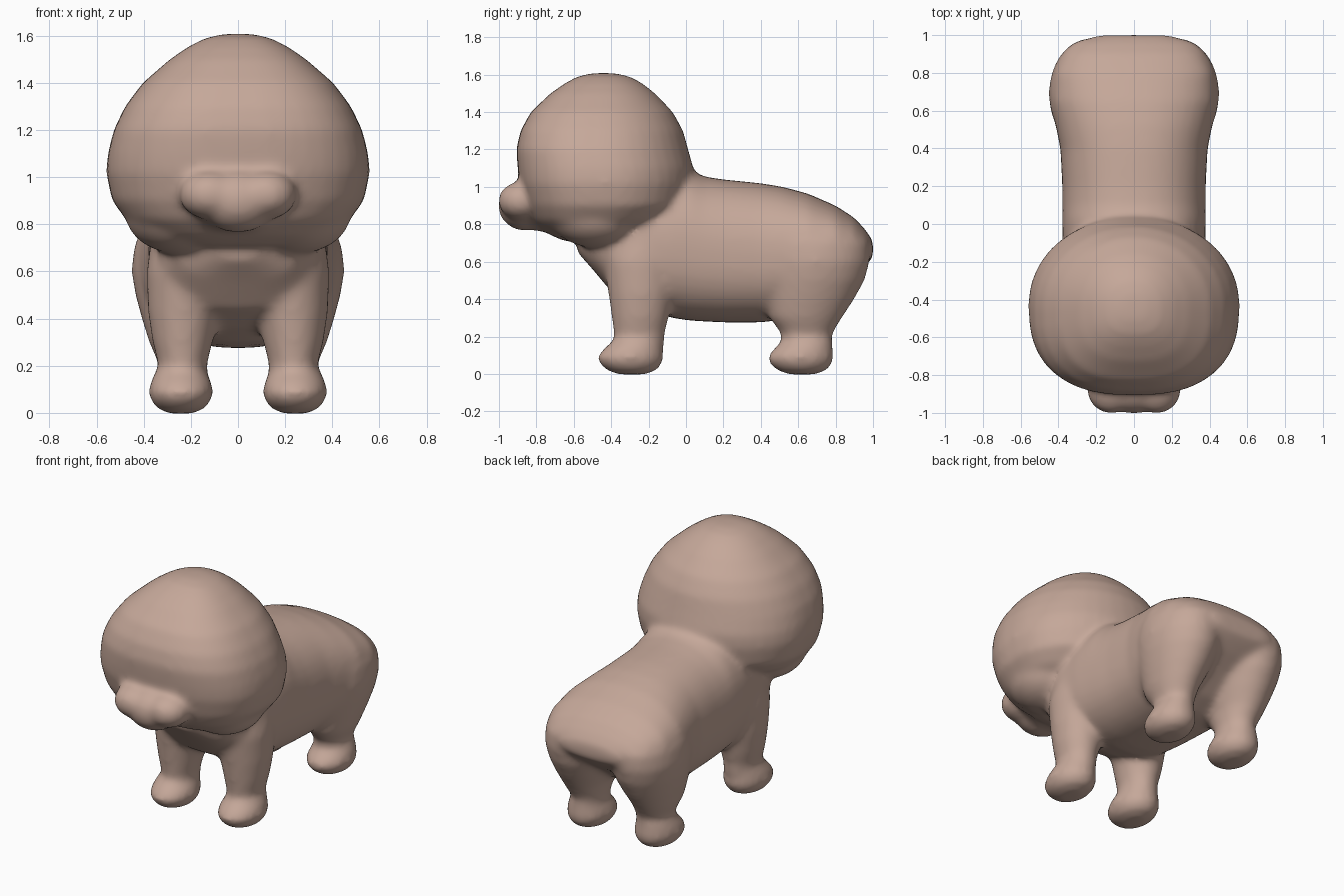
import bpy, bmesh, math
from mathutils import Matrix

bm = bmesh.new()
SEG = 40


def loft(sections, axis="z", low=2.0, high=2.0):
    """Skin rings (pos, cx, c2, r1, r2); low/high set roundness of each half."""
    rings = []
    for pos, cx, c2, r1, r2 in sections:
        ring = []
        for i in range(SEG):
            a = 2 * math.pi * i / SEG
            c, s = math.cos(a), math.sin(a)
            n = low if s < 0 else high
            u = cx + r1 * math.copysign(abs(c) ** (2 / n), c)
            v = c2 + r2 * math.copysign(abs(s) ** (2 / n), s)
            ring.append(bm.verts.new((u, v, pos) if axis == "z" else (u, pos, v)))
        rings.append(ring)
    for a, b in zip(rings, rings[1:]):
        for i in range(SEG):
            j = (i + 1) % SEG
            bm.faces.new((a[i], a[j], b[j], b[i]))
    bm.faces.new(rings[0][::-1])
    bm.faces.new(rings[-1])


def ball(center, radii):
    m = Matrix.Translation(center) @ Matrix.Diagonal((*radii, 1))
    bmesh.ops.create_uvsphere(bm, u_segments=32, v_segments=20, radius=1, matrix=m)


# Torso: (y, half width, bottom, top)
torso = [(-.58, .10, .65, .78), (-.50, .26, .56, .85), (-.40, .33, .44, .95),
         (-.25, .37, .36, 1.03), (-.08, .38, .30, 1.09), (.02, .38, .285, 1.09),
         (.10, .38, .28, 1.055), (.20, .38, .275, 1.04), (.40, .39, .275, 1.02),
         (.52, .415, .29, 1.0), (.65, .44, .35, .965), (.80, .425, .46, .90),
         (.90, .37, .53, .835), (.96, .30, .58, .77), (1.0, .19, .62, .71)]
loft([(y, 0, (b + t) / 2, w, (t - b) / 2) for y, w, b, t in torso],
     "y", low=2.5, high=2.25)

# Head: (z, centre y, half width, half depth), fuller toward the face
head = [(1.608, -.44, .06, .06), (1.59, -.44, .14, .14), (1.555, -.44, .21, .205),
        (1.50, -.445, .29, .28), (1.40, -.45, .405, .38), (1.30, -.45, .48, .435),
        (1.20, -.448, .528, .46), (1.10, -.43, .553, .47), (1.02, -.425, .56, .465),
        (.90, -.42, .535, .435), (.82, -.44, .475, .375), (.75, -.46, .37, .28),
        (.71, -.47, .24, .18)]
loft([(z, 0, cy, w, d) for z, cy, w, d in head], low=2.6, high=2.05)

# Muzzle and chin
ball((0, -.86, .90), (.17, .145, .135))
ball((0, -.75, .86), (.20, .15, .10))

hind_leg = [(.15, .235, .64, .10, .13), (.22, .235, .645, .107, .14),
            (.30, .245, .64, .132, .195), (.40, .24, .66, .168, .24),
            (.50, .235, .68, .20, .275), (.60, .235, .69, .217, .292),
            (.70, .23, .685, .212, .295), (.80, .21, .65, .19, .25),
            (.88, .20, .60, .12, .15)]
front_leg = [(.15, .235, -.245, .10, .13), (.22, .235, -.25, .107, .137),
             (.30, .235, -.245, .128, .152), (.43, .23, -.24, .152, .175),
             (.60, .22, -.24, .168, .20), (.80, .20, -.22, .16, .20)]
foot = [(-.003, -.29, .05, .07), (.018, -.29, .10, .13), (.05, -.295, .127, .165),
        (.09, -.297, .138, .178), (.13, -.285, .129, .16), (.175, -.26, .11, .135)]

for side in (-1, 1):
    # Muzzle lobes and cheeks
    ball((side * .12, -.875, .925), (.13, .13, .105))
    ball((side * .25, -.48, .85), (.23, .25, .175))
    # Legs and feet
    for leg, shift in ((front_leg, 0), (hind_leg, .91)):
        loft([(z, side * x, y, rx, ry) for z, x, y, rx, ry in leg])
        loft([(z, side * .242, y + shift, rx, ry) for z, y, rx, ry in foot])

bmesh.ops.recalc_face_normals(bm, faces=bm.faces)
mesh = bpy.data.meshes.new("puppy_body")
bm.to_mesh(mesh)
bm.free()
puppy = bpy.data.objects.new("puppy_body", mesh)
bpy.context.collection.objects.link(puppy)

# Blend all parts into one soft clay skin
remesh = puppy.modifiers.new("blend", "REMESH")
remesh.mode = "VOXEL"
remesh.voxel_size = .018
remesh.use_smooth_shade = True
soften = puppy.modifiers.new("soften", "SMOOTH")
soften.factor = .5
soften.iterations = 14

clay = bpy.data.materials.new("warm_clay")
clay.diffuse_color = (.56, .39, .32, 1)
mesh.materials.append(clay)
